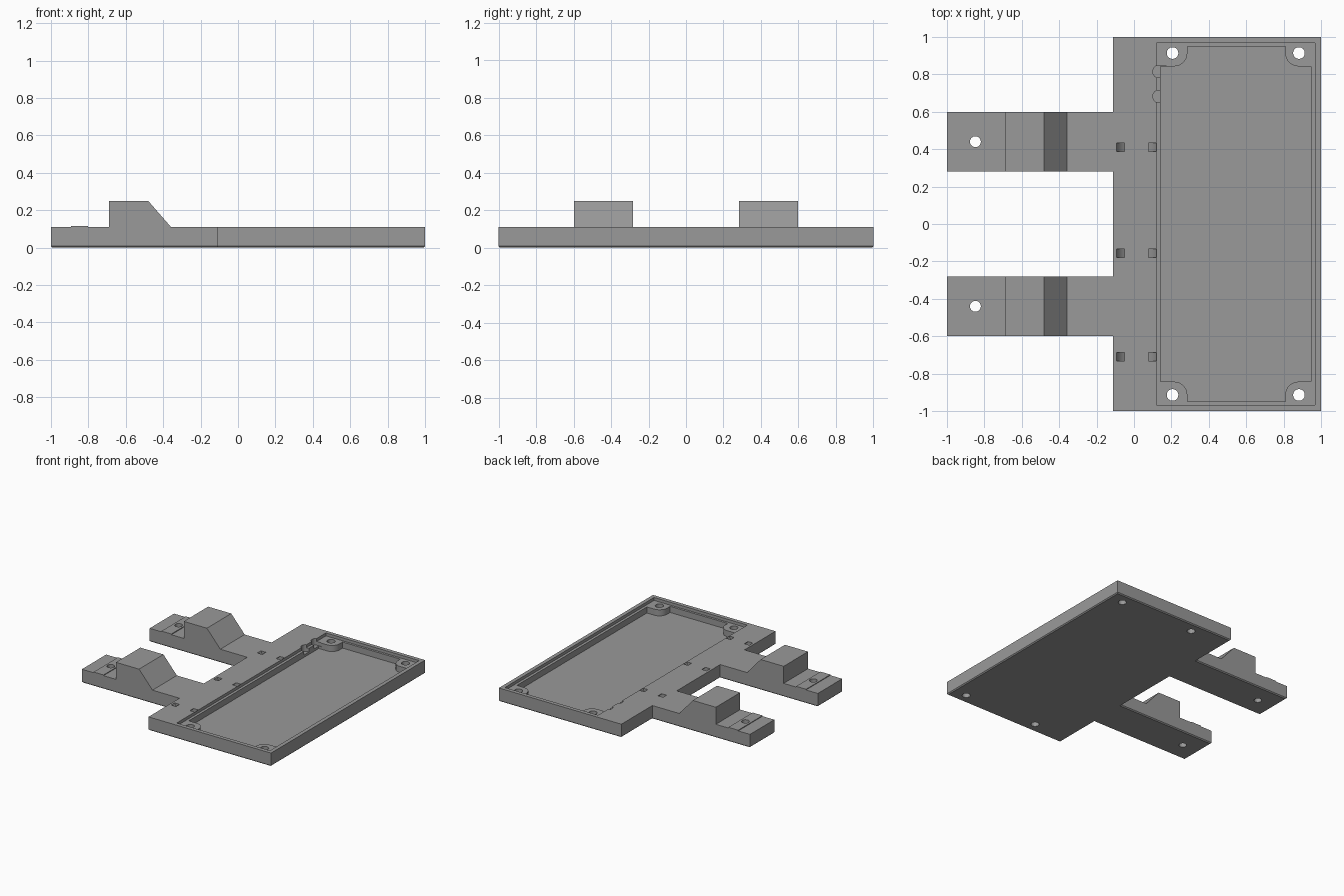
import bpy, bmesh, math

if "Cube" in bpy.data.objects:
    bpy.data.objects.remove(bpy.data.objects["Cube"])

grey = bpy.data.materials.new("plain_grey")
grey.diffuse_color = (0.32, 0.32, 0.32, 1)
grey.use_nodes = True
grey.node_tree.nodes["Principled BSDF"].inputs["Base Color"].default_value = grey.diffuse_color
TOP = 0.11      # plate thickness
LEDGE = 0.086   # lid ledge and corner boss height
FLOOR = 0.036   # tray floor height


def prism(name, pts, axis, lo, hi, chamfer=0):
    """Extrude a 2D outline along z (pts = x, y) or y (pts = x, z)."""
    bm = bmesh.new()
    put = (lambda a, b, h: (a, b, h)) if axis == 'z' else (lambda a, b, h: (a, h, b))
    face = bm.faces.new([bm.verts.new(put(a, b, lo)) for a, b in pts])
    rim = list(face.edges)
    ext = bmesh.ops.extrude_face_region(bm, geom=[face], use_keep_orig=True)
    move = [v for v in ext['geom'] if isinstance(v, bmesh.types.BMVert)]
    bmesh.ops.translate(bm, verts=move, vec=put(0, 0, hi - lo))
    bmesh.ops.recalc_face_normals(bm, faces=bm.faces)
    if chamfer:
        bmesh.ops.bevel(bm, geom=rim, offset=chamfer, segments=1, affect='EDGES')
    me = bpy.data.meshes.new(name)
    bm.to_mesh(me)
    bm.free()
    me.materials.append(grey)
    ob = bpy.data.objects.new(name, me)
    bpy.context.collection.objects.link(ob)
    return ob


def arc(cx, cy, r, a0, a1, n):
    return [(cx + r * math.cos(math.radians(a0 + (a1 - a0) * i / n)),
             cy + r * math.sin(math.radians(a0 + (a1 - a0) * i / n))) for i in range(n + 1)]


def rect(x0, x1, y0, y1):
    return [(x0, y0), (x1, y0), (x1, y1), (x0, y1)]


def circle(x, y, r, n=32):
    return arc(x, y, r, 0, 360, n)[:-1]


def combine(target, tool, op='DIFFERENCE'):
    """Apply a boolean and drop the helper."""
    m = target.modifiers.new("cut", 'BOOLEAN')
    m.operation, m.solver, m.object = op, 'EXACT', tool
    bpy.context.view_layer.objects.active = target
    bpy.ops.object.modifier_apply(modifier=m.name)
    bpy.data.objects.remove(tool, do_unlink=True)


# Base plate with two arms, chamfered along the bottom
outline = [(1, -1), (1, 1), (-0.113, 1), (-0.113, 0.598), (-1, 0.598), (-1, 0.282),
           (-0.113, 0.282), (-0.113, -0.282), (-1, -0.282), (-1, -0.598),
           (-0.113, -0.598), (-0.113, -1)]
base = prism("base_plate", outline, 'z', 0, TOP, chamfer=0.008)

# Raised clamp block and low pad on each arm
for s in (-1, 1):
    y0, y1 = sorted((s * 0.282, s * 0.598))
    block = [(-0.69, 0.06), (-0.69, 0.25), (-0.48, 0.25), (-0.358, TOP), (-0.358, 0.06)]
    combine(base, prism("block", block, 'y', y0, y1), 'UNION')
    pad = rect(-0.893, -0.803, 0.06, 0.116)
    combine(base, prism("pad", pad, 'y', y0, y1), 'UNION')
    combine(base, prism("arm_hole", circle(-0.848, s * 0.44, 0.029), 'z', -0.1, 0.3))

# Lid recess, then the deep tray outline that leaves a boss in each corner
combine(base, prism("recess", rect(0.121, 0.968, -0.968, 0.968), 'z', LEDGE, 0.2))
X0, X1, Y, BX0, BX1, BY, R = 0.143, 0.946, 0.95, 0.285, 0.809, 0.843, 0.07
tray = []
for cx, bx, sx, sy, a0 in ((X0, BX0, -1, -1, 90), (X1, BX1, 1, -1, 180),
                           (X1, BX1, 1, 1, 270), (X0, BX0, -1, 1, 0)):
    ends = [(cx, sy * BY), (bx, sy * Y)]
    # rounded inner corner of the boss
    curve = arc(bx + sx * R, sy * (BY + R), R, 90 if sy < 0 else 270,
                (0 if sx < 0 else 180) if sy < 0 else (360 if sx < 0 else 180), 10)
    run = [ends[0]] + curve + [ends[1]]
    tray += run if sx * sy > 0 else run[::-1]
combine(base, prism("tray", tray, 'z', FLOOR, 0.2))

# Screw holes through the bosses
for x in (0.206, 0.882):
    for y in (-0.914, 0.914):
        combine(base, prism("screw_hole", circle(x, y, 0.031), 'z', -0.1, 0.3))

# Rounded cable notches in the tray's left wall
for y in (0.682, 0.815):
    slot = arc(0.13, y - 0.005, 0.028, 180, 270, 6) + [(0.17, y - 0.033), (0.17, y + 0.033)]
    slot += arc(0.13, y + 0.005, 0.028, 90, 180, 6)
    combine(base, prism("cable_notch", slot, 'z', FLOOR + 0.02, 0.2))

# Curved tie tunnels: a square channel dipping under the surface
for y in (-0.71, -0.157, 0.41):
    ring = arc(0.013, 0.15, 0.115, 180, 360, 24) + arc(0.013, 0.15, 0.075, 360, 180, 24)
    combine(base, prism("tie_tunnel", ring, 'y', y - 0.023, y + 0.023))

bpy.ops.object.select_all(action='DESELECT')
base.select_set(True)
bpy.context.view_layer.objects.active = base
bpy.ops.object.shade_smooth_by_angle(angle=math.radians(30))
